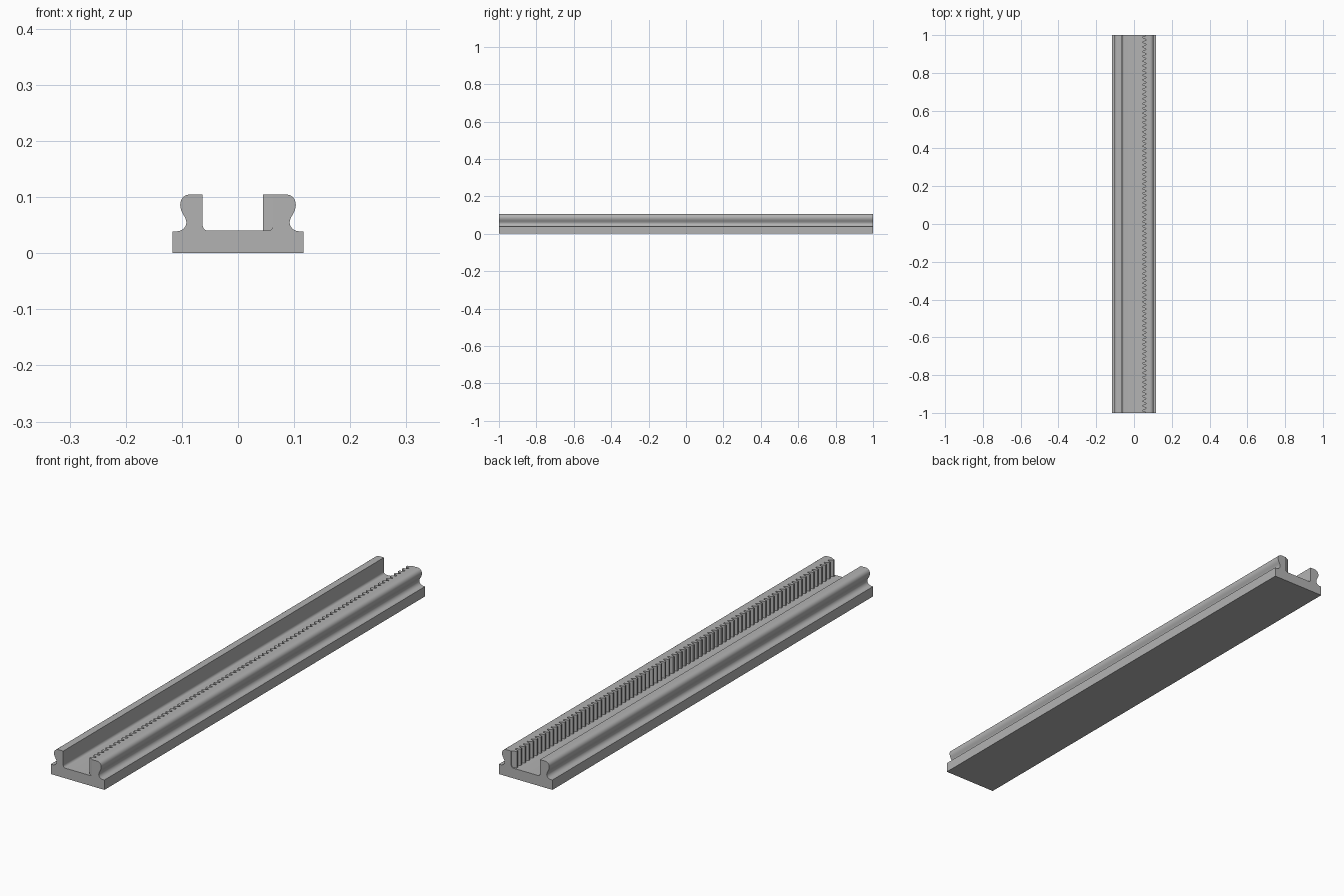
import bpy
import bmesh
import math
from mathutils import Vector
from mathutils.geometry import interpolate_bezier

LENGTH = 2.0
WALL, FLOOR, TOP = 0.063, 0.040, 0.105
TEETH = 80
PITCH = LENGTH / TEETH

if "Cube" in bpy.data.objects:
    bpy.data.objects.remove(bpy.data.objects["Cube"])

grey = bpy.data.materials.new("plain grey")
grey.use_nodes = True
grey.diffuse_color = (0.45, 0.45, 0.45, 1)
grey.node_tree.nodes["Principled BSDF"].inputs["Base Color"].default_value = grey.diffuse_color


def extrude_outline(name, points, offset):
    """Make a closed solid by sweeping a flat outline along an offset."""
    bm = bmesh.new()
    face = bm.faces.new([bm.verts.new(p) for p in points])
    swept = bmesh.ops.extrude_face_region(bm, geom=[face], use_keep_orig=True)
    moved = [v for v in swept["geom"] if isinstance(v, bmesh.types.BMVert)]
    bmesh.ops.translate(bm, verts=moved, vec=offset)
    bmesh.ops.recalc_face_normals(bm, faces=bm.faces)
    mesh = bpy.data.meshes.new(name)
    bm.to_mesh(mesh)
    bm.free()
    mesh.materials.append(grey)
    obj = bpy.data.objects.new(name, mesh)
    bpy.context.collection.objects.link(obj)
    return obj


def bezier(*controls, steps=9):
    return [(p.x, p.y) for p in interpolate_bezier(*[Vector((x, z, 0)) for x, z in controls], steps)]


# Half profile: base edge, waisted outer side, rounded rim, inner wall and floor fillet
half = [(0.117, 0), (0.117, 0.039)]
half += bezier((0.109, 0.039), (0.099, 0.039), (0.092, 0.047), (0.092, 0.055))
half += bezier((0.092, 0.055), (0.092, 0.065), (0.103, 0.072), (0.103, 0.086))[1:]
half += bezier((0.103, 0.086), (0.103, 0.098), (0.095, TOP), (0.083, TOP))[1:]
half.append((WALL, TOP))
radius = 0.010
for i in range(7):
    a = math.pi / 2 * i / 6
    half.append((WALL - radius + radius * math.cos(a), FLOOR + radius - radius * math.sin(a)))
outline = half + [(-x, z) for x, z in reversed(half)]

rail = extrude_outline("channel_rail", [(x, -LENGTH / 2, z) for x, z in outline], (0, LENGTH, 0))
bpy.context.view_layer.objects.active = rail
rail.select_set(True)
bpy.ops.object.shade_smooth_by_angle(angle=math.radians(35))

# Gear rack along the left inner wall, with straight sloping tooth flanks
root, tip = WALL - 0.0005, 0.045
rack = [(WALL + 0.005, -LENGTH / 2)]
for i in range(TEETH):
    middle = -LENGTH / 2 + (i + 0.5) * PITCH
    rack += [(root, middle - 0.41 * PITCH), (tip, middle - 0.14 * PITCH),
             (tip, middle + 0.14 * PITCH), (root, middle + 0.41 * PITCH)]
rack.append((WALL + 0.005, LENGTH / 2))
extrude_outline("gear_rack", [(x, y, FLOOR - 0.002) for x, y in rack], (0, 0, TOP - FLOOR + 0.002))
